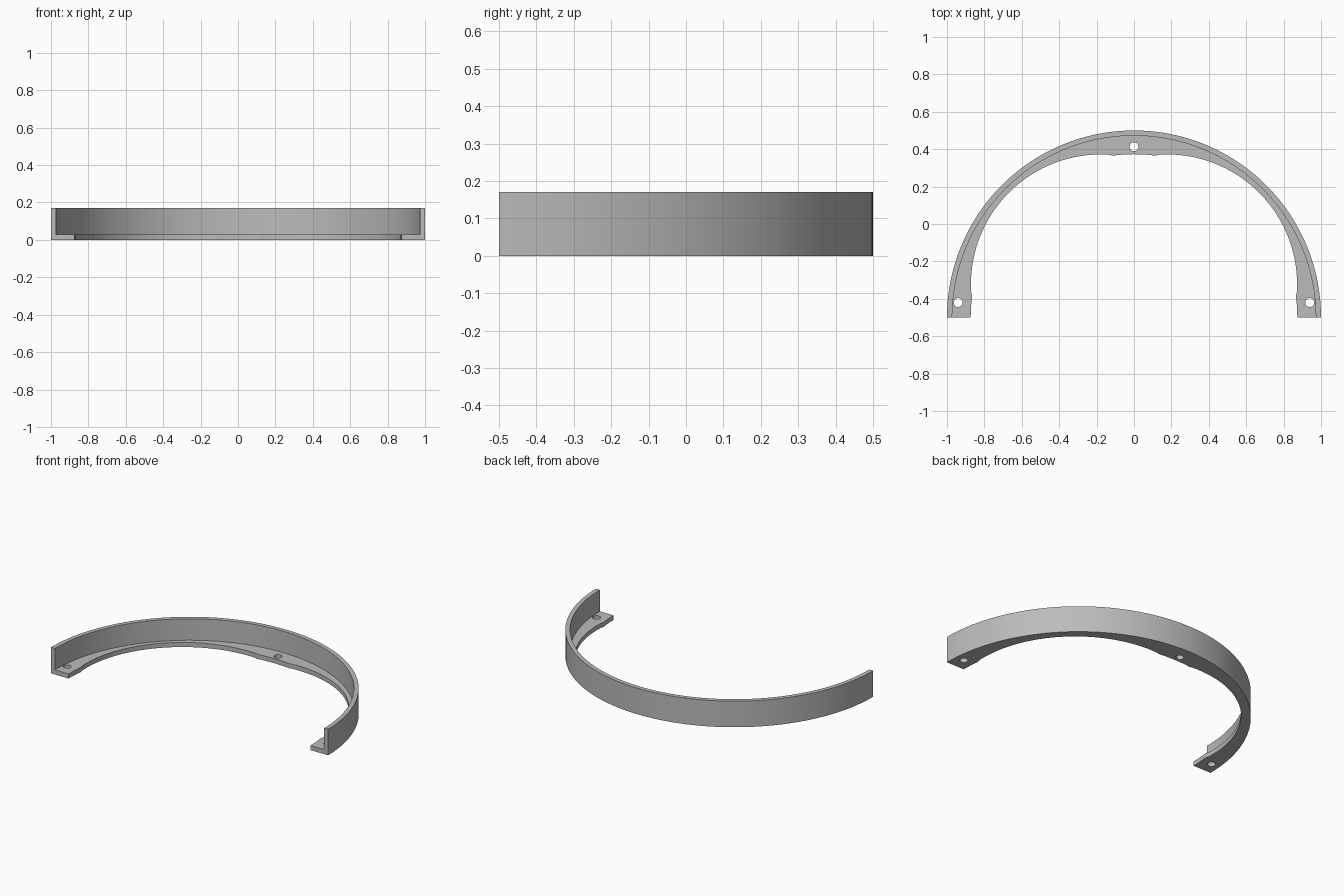
import bpy, bmesh, math

if "Cube" in bpy.data.objects:
    bpy.data.objects.remove(bpy.data.objects["Cube"])

CY = -0.5                                # centre of the half ring
R_OUT, R_WALL, R_PAD = 1.0, 0.972, 0.873  # outer, wall inside, pad inside
HEIGHT, FLANGE = 0.17, 0.03
FILLET_C, FILLET_R = 0.176, 0.696        # arc that thins the flange between pads
SEGMENTS = 120

grey = bpy.data.materials.new("plain grey")
grey.use_nodes = True
colour = (0.5, 0.5, 0.5, 1)
grey.diffuse_color = colour
grey.node_tree.nodes["Principled BSDF"].inputs["Base Color"].default_value = colour


def flange_radius(a):
    """Inner edge of the flange: wide at the screw pads, thin in between."""
    a = min(a, math.pi - a)
    if min(a, math.pi / 2 - a) < math.radians(7.6):
        return R_PAD
    along = FILLET_C * (math.cos(a) + math.sin(a))
    return along + math.sqrt(along ** 2 - 2 * FILLET_C ** 2 + FILLET_R ** 2)


# L-shaped section swept along the half circle
bm = bmesh.new()
rings = []
for i in range(SEGMENTS + 1):
    a = math.pi * i / SEGMENTS
    r = flange_radius(a)
    section = [(R_OUT, 0), (R_OUT, HEIGHT), (R_WALL, HEIGHT),
               (R_WALL, FLANGE), (r, FLANGE), (r, 0)]
    rings.append([bm.verts.new((q * math.cos(a), CY + q * math.sin(a), z))
                  for q, z in section])
for a, b in zip(rings, rings[1:]):
    for k in range(6):
        n = (k + 1) % 6
        bm.faces.new((a[k], a[n], b[n], b[k]))
bm.faces.new(rings[0])
bm.faces.new(rings[-1][::-1])
bmesh.ops.recalc_face_normals(bm, faces=bm.faces)
mesh = bpy.data.meshes.new("half_ring_bracket")
bm.to_mesh(mesh)
bm.free()
mesh.materials.append(grey)
bracket = bpy.data.objects.new("half_ring_bracket", mesh)
bpy.context.collection.objects.link(bracket)

# Screw holes through the three pads
for x, y in ((-0.94, -0.42), (0.0, 0.413), (0.94, -0.42)):
    bpy.ops.mesh.primitive_cylinder_add(vertices=32, radius=0.024, depth=0.1,
                                        location=(x, y, 0.02))
    cutter = bpy.context.object
    cutter.name = "hole_cutter"
    cutter.hide_render = True
    cutter.data.materials.append(grey)
    bpy.context.view_layer.objects.active = bracket
    cut = bracket.modifiers.new("screw_hole", "BOOLEAN")
    cut.operation = "DIFFERENCE"
    cut.solver = "EXACT"
    cut.object = cutter
    bpy.ops.object.modifier_apply(modifier=cut.name)
    bpy.data.objects.remove(cutter)

# Smooth curved walls, sharp edges
bpy.ops.object.select_all(action="DESELECT")
bracket.select_set(True)
bpy.context.view_layer.objects.active = bracket
bpy.ops.object.shade_smooth_by_angle(angle=math.radians(30))
